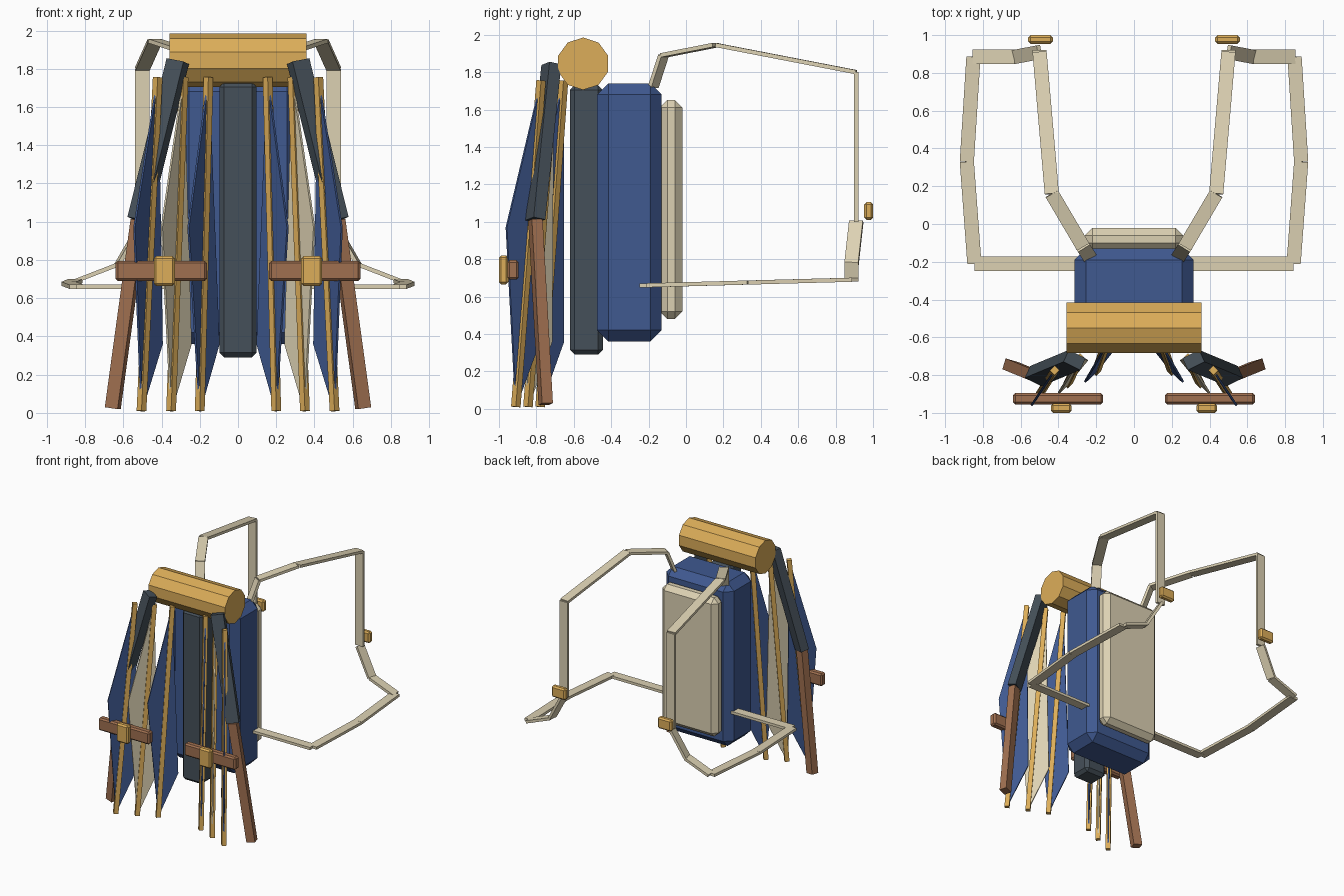
import bpy, bmesh, math
from mathutils import Vector, Matrix

if "Cube" in bpy.data.objects:
    bpy.data.objects.remove(bpy.data.objects["Cube"])


def mat(name, rgb):
    m = bpy.data.materials.new(name)
    m.diffuse_color = (*rgb, 1)
    m.use_nodes = True
    m.node_tree.nodes["Principled BSDF"].inputs["Base Color"].default_value = m.diffuse_color
    return m


BLUE = mat("blue cloth", (0.05, 0.10, 0.28))
CREAM = mat("cream cloth", (0.72, 0.64, 0.45))
SLATE = mat("dark metal", (0.06, 0.08, 0.10))
GOLD = mat("brass", (0.72, 0.42, 0.10))
WOOD = mat("wood", (0.35, 0.16, 0.08))


def finish(bm, name, material, bevel=0, mirror=False):
    bmesh.ops.recalc_face_normals(bm, faces=bm.faces)
    me = bpy.data.meshes.new(name)
    bm.to_mesh(me)
    bm.free()
    me.materials.append(material)
    ob = bpy.data.objects.new(name, me)
    bpy.context.collection.objects.link(ob)
    if bevel:
        b = ob.modifiers.new("chamfer", 'BEVEL')
        b.width, b.segments = bevel, 1
    if mirror:
        m = ob.modifiers.new("mirror", 'MIRROR')
        m.use_clip = False
        m.use_mirror_merge = False
    return ob


def box(name, lo, hi, material, bevel, mirror=False):
    lo, hi = Vector(lo), Vector(hi)
    bm = bmesh.new()
    bmesh.ops.create_cube(bm, size=1, matrix=Matrix.Translation((lo + hi) / 2)
                          @ Matrix.Diagonal((*(hi - lo), 1)))
    return finish(bm, name, material, bevel, mirror)


def add_beam(bm, a, b, w, t, side=None):
    """Box from a to b, w wide along side and t thick."""
    a, b = Vector(a), Vector(b)
    d = (b - a).normalized()
    side = Vector(side) if side else d.cross(Vector((0, 0, 1)))
    side = (side - d * side.dot(d)).normalized()
    rot = Matrix((side, d.cross(side), d)).transposed().to_4x4()
    bmesh.ops.create_cube(bm, size=1, matrix=Matrix.Translation((a + b) / 2) @ rot
                          @ Matrix.Diagonal((w, t, (b - a).length, 1)))


# Pack body, padding and spine
box("pack_body", (-0.315, -0.475, 0.36), (0.315, -0.13, 1.74), BLUE, 0.06)
box("back_pad", (-0.26, -0.14, 0.48), (0.26, -0.02, 1.65), CREAM, 0.04)
box("spine", (-0.098, -0.62, 0.29), (0.098, -0.445, 1.73), SLATE, 0.025)

# Ten-sided roll across the top
bm = bmesh.new()
bmesh.ops.create_cone(bm, cap_ends=True, segments=10, radius1=0.14, radius2=0.14, depth=0.715,
                      matrix=Matrix.Translation((0, -0.55, 1.845))
                      @ Matrix.Rotation(math.pi / 2, 4, 'Y') @ Matrix.Rotation(math.pi / 2, 4, 'Z'))
finish(bm, "top_roll", GOLD)

# Harness straps, one flat length per segment
path = [(0.235, -0.175, 1.72), (0.27, -0.12, 1.89), (0.435, 0.16, 1.945), (0.50, 0.91, 1.80),
        (0.50, 0.91, 1.0), (0.63, 0.885, 0.775), (0.85, 0.885, 0.69), (0.885, 0.33, 0.675),
        (0.845, -0.21, 0.66), (0.28, -0.21, 0.66)]
bm = bmesh.new()
for i in range(len(path) - 1):
    side = (1, 0, 0) if i == 3 else None
    add_beam(bm, path[i], path[i + 1], 0.075, 0.022, side)
finish(bm, "harness_strap", CREAM, mirror=True)
box("strap_buckle", (0.43, 0.953, 1.01), (0.56, 1.0, 1.105), GOLD, 0.012, True)

# Folded wing arms
slant = (0.88, -0.4, 0)
bm = bmesh.new()
add_beam(bm, (0.315, -0.72, 1.84), (0.52, -0.805, 1.01), 0.10, 0.07, (0.88, 0.4, 0))
finish(bm, "upper_wing_arm", SLATE, mirror=True)
bm = bmesh.new()
add_beam(bm, (0.52, -0.805, 1.01), (0.655, -0.75, 0.025), 0.07, 0.06, (0.95, 0.28, 0))
finish(bm, "lower_wing_arm", WOOD, mirror=True)

# Wing ribs with folded cloth panels: (top x, top y, bottom x, bottom y)
ribs = [(0.155, -0.655, 0.20, -0.78), (0.285, -0.71, 0.35, -0.845), (0.42, -0.775, 0.505, -0.91)]
for i, (tx, ty, bx, by) in enumerate(ribs):
    top, foot = Vector((tx, ty, 1.755)), Vector((bx, by, 0.01))
    bm = bmesh.new()
    add_beam(bm, top, foot, 0.036, 0.036, (0.7, -0.7, 0))
    finish(bm, f"wing_rib_{i + 1}", GOLD, mirror=True)
    outer = top.lerp(foot, 0.45) + Vector((0.085, -0.125, 0))
    inner = top.lerp(foot, 0.8) + Vector((-0.09, 0.10, 0))
    n = Vector((0.78, 0.62, 0)) * 0.006
    bm = bmesh.new()
    pts = (top, outer, foot, inner)
    a = [bm.verts.new(p + n) for p in pts]
    b = [bm.verts.new(p - n) for p in pts]
    # split each sheet along the rib
    bm.faces.new((a[0], a[1], a[2]))
    bm.faces.new((a[0], a[2], a[3]))
    bm.faces.new((b[2], b[1], b[0]))
    bm.faces.new((b[3], b[2], b[0]))
    for k in range(4):
        j = (k + 1) % 4
        bm.faces.new((a[k], b[k], b[j], a[j]))
    finish(bm, f"wing_panel_{i + 1}", CREAM if i == 1 else BLUE, mirror=True)

# Cross bars that clamp the folded wings
box("clamp_bar", (0.163, -0.955, 0.69), (0.64, -0.895, 0.795), WOOD, 0.012, True)
box("clamp_plate", (0.33, -1.0, 0.665), (0.44, -0.95, 0.82), GOLD, 0.012, True)
